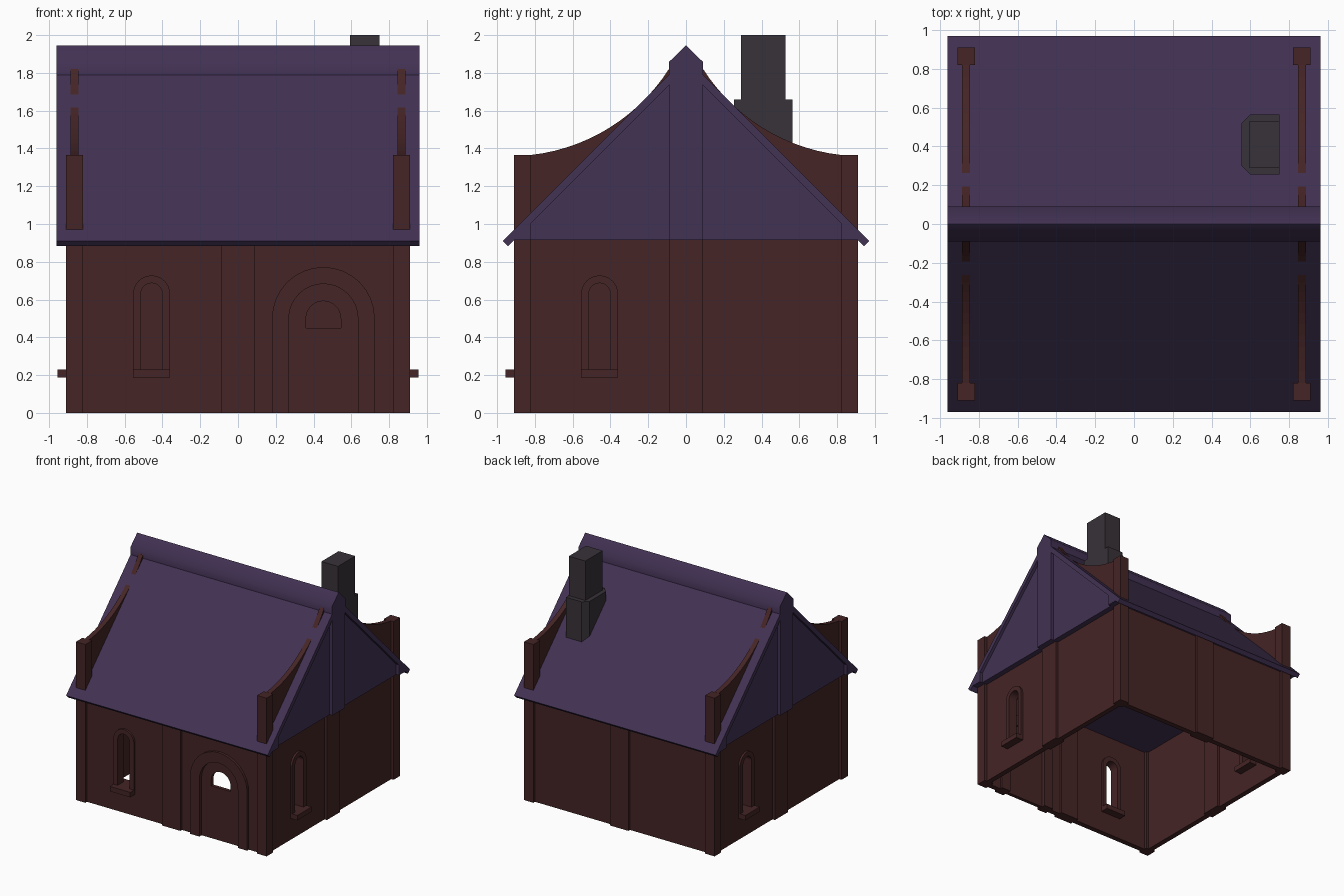
import bpy, bmesh, math
from mathutils import Matrix

if "Cube" in bpy.data.objects:
    bpy.data.objects.remove(bpy.data.objects["Cube"])


def material(name, rgb):
    m = bpy.data.materials.new(name)
    m.diffuse_color = (*rgb, 1)
    m.use_nodes = True
    m.node_tree.nodes["Principled BSDF"].inputs["Base Color"].default_value = m.diffuse_color
    return m


BROWN = material("dark brown", (0.060, 0.0180, 0.0188))
PURPLE = material("roof purple", (0.054, 0.0315, 0.087))
GREY = material("chimney grey", (0.0395, 0.032, 0.0395))


def plate(name, loops, depth, matrix, mat):
    """Filled 2D outlines (inner loops become holes), extruded evenly by depth."""
    cu = bpy.data.curves.new(name, 'CURVE')
    cu.dimensions, cu.fill_mode, cu.extrude = '2D', 'BOTH', depth / 2
    for pts in loops:
        s = cu.splines.new('POLY')
        s.points.add(len(pts) - 1)
        for p, (x, y) in zip(s.points, pts):
            p.co = (x, y, 0, 1)
        s.use_cyclic_u = True
    tmp = bpy.data.objects.new(name + "_outline", cu)
    bpy.context.collection.objects.link(tmp)
    bpy.context.view_layer.update()
    dg = bpy.context.evaluated_depsgraph_get()
    me = bpy.data.meshes.new_from_object(tmp.evaluated_get(dg))
    bpy.data.objects.remove(tmp)
    me.transform(matrix)
    bm = bmesh.new()
    bm.from_mesh(me)
    bmesh.ops.remove_doubles(bm, verts=bm.verts, dist=1e-5)
    bmesh.ops.recalc_face_normals(bm, faces=bm.faces)
    for f in bm.faces:
        f.smooth = False
        f.material_index = 0
    bm.to_mesh(me)
    bm.free()
    me.materials.clear()
    me.materials.append(mat)
    ob = bpy.data.objects.new(name, me)
    bpy.context.collection.objects.link(ob)
    return ob


def rect(x0, x1, y0, y1):
    return [(x0, y0), (x1, y0), (x1, y1), (x0, y1)]


def arch(cx, r, z0, spring, n=16):
    arc = [(cx + r * math.cos(math.pi * i / n), spring + r * math.sin(math.pi * i / n))
           for i in range(n + 1)]
    return [(cx + r, z0)] + arc + [(cx - r, z0)]


def flip(pts):
    return [(-y, z) for y, z in pts]


UP = Matrix.Rotation(math.pi / 2, 4, 'X')            # outline in x, z
SIDE = Matrix.Rotation(math.pi / 2, 4, 'Z') @ UP     # outline in y, z
MID, EAVE = 0.865, 0.915                             # wall centre line, wall top

# Walls: panel, middle pilaster, window and door openings
WX, DX = -0.4575, 0.452
window = arch(WX, 0.057, 0.23, 0.63)
door = arch(DX, 0.183, 0.0, 0.5)
for side, angle in (("front", 0), ("right", 90), ("back", 180), ("left", -90)):
    m = Matrix.Rotation(math.radians(angle), 4, 'Z') @ Matrix.Translation((0, -MID, 0)) @ UP
    loops = [rect(-0.86, 0.86, 0, EAVE)]
    if side == "front":
        # door opening cut as a notch in the panel outline
        loops = [[(-0.86, 0)] + door[::-1] + [(0.86, 0), (0.86, EAVE), (-0.86, EAVE)]]
        plate("door_frame", [arch(DX, 0.272, 0, 0.5) + door[::-1]], 0.09, m, BROWN)
        plate("door", [arch(DX, 0.185, 0, 0.5), arch(DX, 0.092, 0.45, 0.5)], 0.03, m, BROWN)
    if side != "back":
        loops.append(window)
        plate(side + "_window_frame", [arch(WX, 0.0975, 0.23, 0.63) + window[::-1]], 0.08, m, BROWN)
        plate(side + "_window_sill", [rect(-0.555, -0.36, 0.187, 0.23)], 0.18, m, BROWN)
    plate(side + "_wall", loops, 0.045, m, BROWN)
    plate(side + "_pilaster", [rect(-0.0875, 0.0875, 0, EAVE)], 0.09, m, BROWN)

# Corner posts below the roof
for x in (-MID, MID):
    for y in (-MID, MID):
        plate("corner_post", [rect(x - 0.045, x + 0.045, y - 0.045, y + 0.045)], EAVE,
              Matrix.Translation((0, 0, EAVE / 2)), BROWN)

# Roof: solid attic, overhanging slab, gable ribs and ridge cap
plate("attic", [[(-0.91, EAVE), (0.91, EAVE), (0, 1.825)]], 1.87, SIDE, PURPLE)
plate("roof_slab", [[(0.97, 0.91), (0, 1.88), (-0.97, 0.91),
                     (-0.942, 0.883), (0, 1.825), (0.942, 0.883)]], 1.924, SIDE, PURPLE)
plate("gable_rib", [[(-0.0875, EAVE), (0.0875, EAVE), (0.0875, 1.7375),
                     (0, 1.825), (-0.0875, 1.7375)]], 1.924, SIDE, PURPLE)
corner = [(0.82, EAVE), (0.91, EAVE), (0.82, 1.005)]
plate("gable_corners", [corner, flip(corner)], 1.924, SIDE, PURPLE)
cap = plate("ridge_cap", [[(0, 1.945), (-0.09, 1.858), (-0.09, 1.78), (0, 1.84),
                           (0.09, 1.78), (0.09, 1.858)]], 1.924, SIDE, PURPLE)
bpy.context.view_layer.objects.active = cap
cap.select_set(True)
bpy.ops.object.shade_smooth_by_angle(angle=math.radians(55))

# Curved parapets and their end posts rising through the roof
a0, a1 = math.atan2(-0.994, -0.113), math.atan2(-0.539, -0.843)
fin = [(0.933 + math.cos(a0 + (a1 - a0) * i / 14), 2.359 + math.sin(a0 + (a1 - a0) * i / 14))
       for i in range(15)]
fin += [(0.07, 1.82), (0.07, 1.78), (0.82, 1.03)]
post = [(0.82, 1.03), (0.91, 0.94), (0.91, 1.365), (0.82, 1.365)]
for x in (-MID, MID):
    m = Matrix.Translation((x, 0, 0)) @ SIDE
    plate("parapet", [fin, flip(fin)], 0.042, m, BROWN)
    plate("parapet_posts", [post, flip(post)], 0.09, m, BROWN)

# Chimney: chamfered base and square stack
base = [(0.75, 0.255), (0.75, 0.565), (0.60, 0.565), (0.555, 0.52), (0.555, 0.30), (0.60, 0.255)]
plate("chimney_base", [base], 0.46, Matrix.Translation((0, 0, 1.43)), GREY)
plate("chimney_stack", [rect(0.592, 0.75, 0.292, 0.527)], 0.4, Matrix.Translation((0, 0, 1.8)), GREY)
